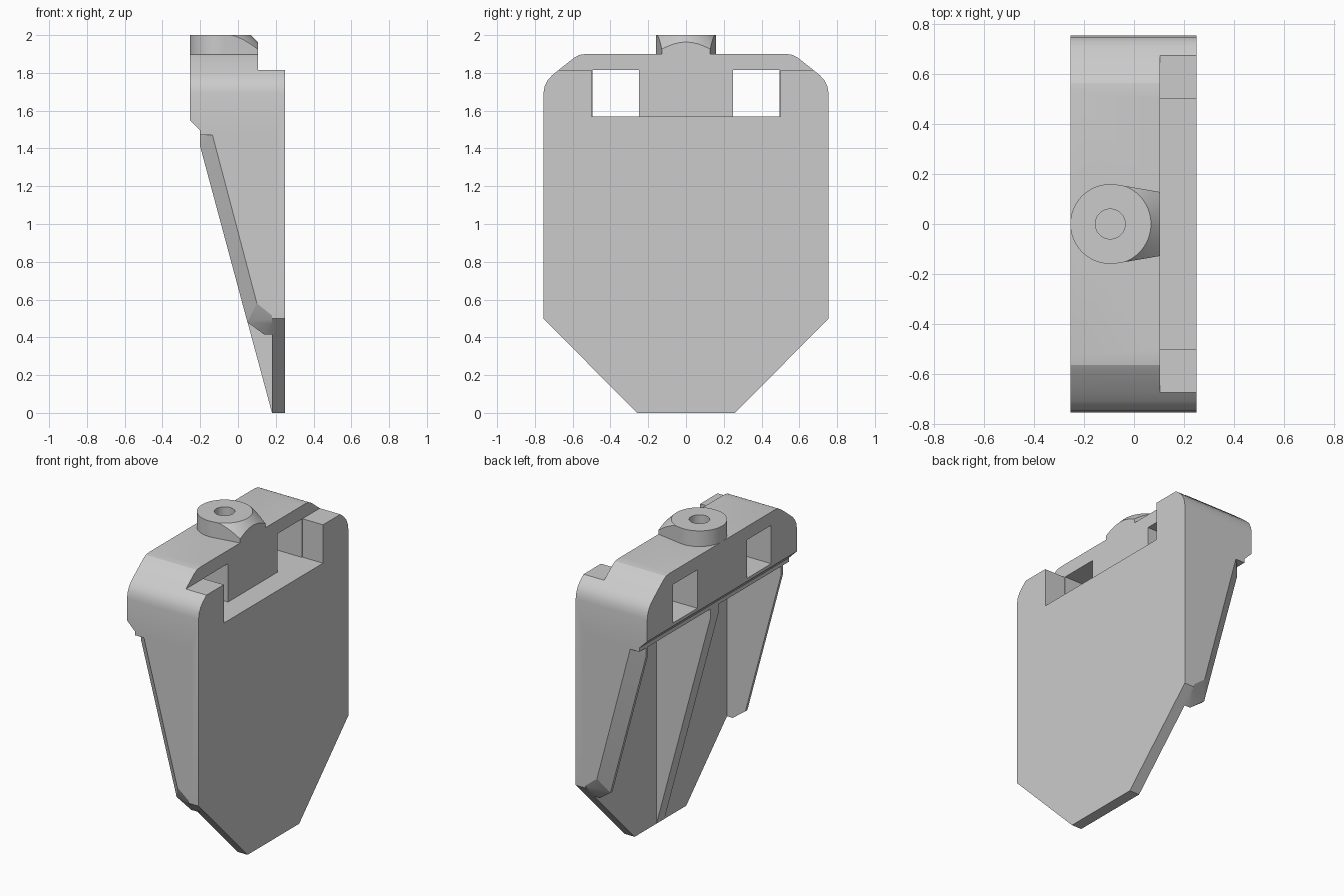
import bpy, bmesh
from math import cos, sin, radians, tau

if "Cube" in bpy.data.objects:
    bpy.data.objects.remove(bpy.data.objects["Cube"])


def make_object(name, bm):
    bmesh.ops.recalc_face_normals(bm, faces=bm.faces)
    mesh = bpy.data.meshes.new(name)
    bm.to_mesh(mesh)
    bm.free()
    ob = bpy.data.objects.new(name, mesh)
    bpy.context.collection.objects.link(ob)
    return ob


def prism(name, pts, axis, lo, hi):
    """Extrude a 2D profile along x, y or z."""
    place = {'x': lambda a, b, d: (d, a, b),
             'y': lambda a, b, d: (a, d, b),
             'z': lambda a, b, d: (a, b, d)}[axis]
    bm = bmesh.new()
    face = bm.faces.new([bm.verts.new(place(a, b, lo)) for a, b in pts])
    ext = bmesh.ops.extrude_face_region(bm, geom=[face])
    step = place(0, 0, hi - lo)
    bmesh.ops.translate(bm, vec=step,
                        verts=[v for v in ext['geom'] if isinstance(v, bmesh.types.BMVert)])
    return make_object(name, bm)


def box(name, x, y, z):
    return prism(name, [(x[0], y[0]), (x[1], y[0]), (x[1], y[1]), (x[0], y[1])], 'z', *z)


def hull(name, pts):
    bm = bmesh.new()
    for p in pts:
        bm.verts.new(p)
    bmesh.ops.convex_hull(bm, input=bm.verts)
    bmesh.ops.dissolve_limit(bm, angle_limit=radians(1), verts=bm.verts, edges=bm.edges)
    return make_object(name, bm)


def boolean(target, tool, op):
    mod = target.modifiers.new(op.lower(), 'BOOLEAN')
    mod.operation, mod.solver, mod.object = op, 'EXACT', tool
    bpy.context.view_layer.objects.active = target
    bpy.ops.object.modifier_apply(modifier=mod.name)
    bpy.data.objects.remove(tool)


def ring(r, n, cx=-0.095):
    return [(cx + r * cos(tau * i / n), r * sin(tau * i / n)) for i in range(n)]


# Shield-shaped main body
half = [(0.26, 0), (0.755, 0.5), (0.755, 1.69), (0.748, 1.73), (0.732, 1.762),
        (0.708, 1.788), (0.675, 1.815), (0.592, 1.88), (0.565, 1.895), (0.53, 1.9)]
body = prism('body', half + [(-y, z) for y, z in reversed(half)], 'x', -0.255, 0.25)

# Front ledge, recess, and hollow back
boolean(body, box('ledge_cut', (0.105, 0.4), (-1, 1), (1.815, 2.1)), 'DIFFERENCE')
boolean(body, box('recess_cut', (0.105, 0.4), (-0.5, 0.5), (1.57, 2.1)), 'DIFFERENCE')
back = [(-0.4, 1.695), (-0.2, 1.495), (-0.2, 1.47), (0.18, 1.47), (0.18, -0.1), (-0.4, -0.1)]
boolean(body, prism('back_cut', back, 'y', -1, 1), 'DIFFERENCE')

# Two square through-holes
for s in (-1, 1):
    ys = sorted((0.25 * s, 0.495 * s))
    boolean(body, box('hole_cut', (-0.4, 0.2), ys, (1.57, 1.815)), 'DIFFERENCE')

# Tapered centre rib
rib = [(-0.2, 1.485), (-0.2, 1.41), (0.18, 0), (0.2, 0), (0.2, 1.485)]
boolean(body, prism('centre_rib', rib, 'y', -0.04, 0.04), 'UNION')

# Side flanges with chamfered outer edges
outer = [(-0.135, 1.485), (-0.135, 1.47), (0.10, 0.58), (0.20, 0.5), (0.20, 1.485)]
edge = [(-0.2, 1.485), (-0.2, 1.41), (0.05, 0.48)]
inner = edge + [(0.14, 0.414), (0.20, 0.414), (0.20, 1.485)]
for s in (-1, 1):
    pts = [(x, s * 0.755, z) for x, z in outer]
    pts += [(x, s * 0.69, z) for x, z in edge]
    pts += [(x, s * 0.67, z) for x, z in inner]
    boolean(body, hull('side_flange', pts), 'UNION')

# Round boss with a conical gusset running to the front ledge
foot = ring(0.16, 48) + [(0.105, 0.128), (0.105, -0.128)]
boss = hull('boss', [(x, y, z) for x, y in foot for z in (1.86, 2.0)])
cone = hull('cone', [(x, y, z) for r, z in ((0.303, 1.86), (0.143, 2.02))
                     for x, y in ring(r, 64) ])
boolean(boss, cone, 'INTERSECT')
boolean(body, boss, 'UNION')
boolean(body, prism('bore', ring(0.06, 32), 'z', 1.75, 2.1), 'DIFFERENCE')

# Smooth curved areas only
body.select_set(True)
bpy.context.view_layer.objects.active = body
bpy.ops.object.shade_smooth_by_angle(angle=radians(20))
